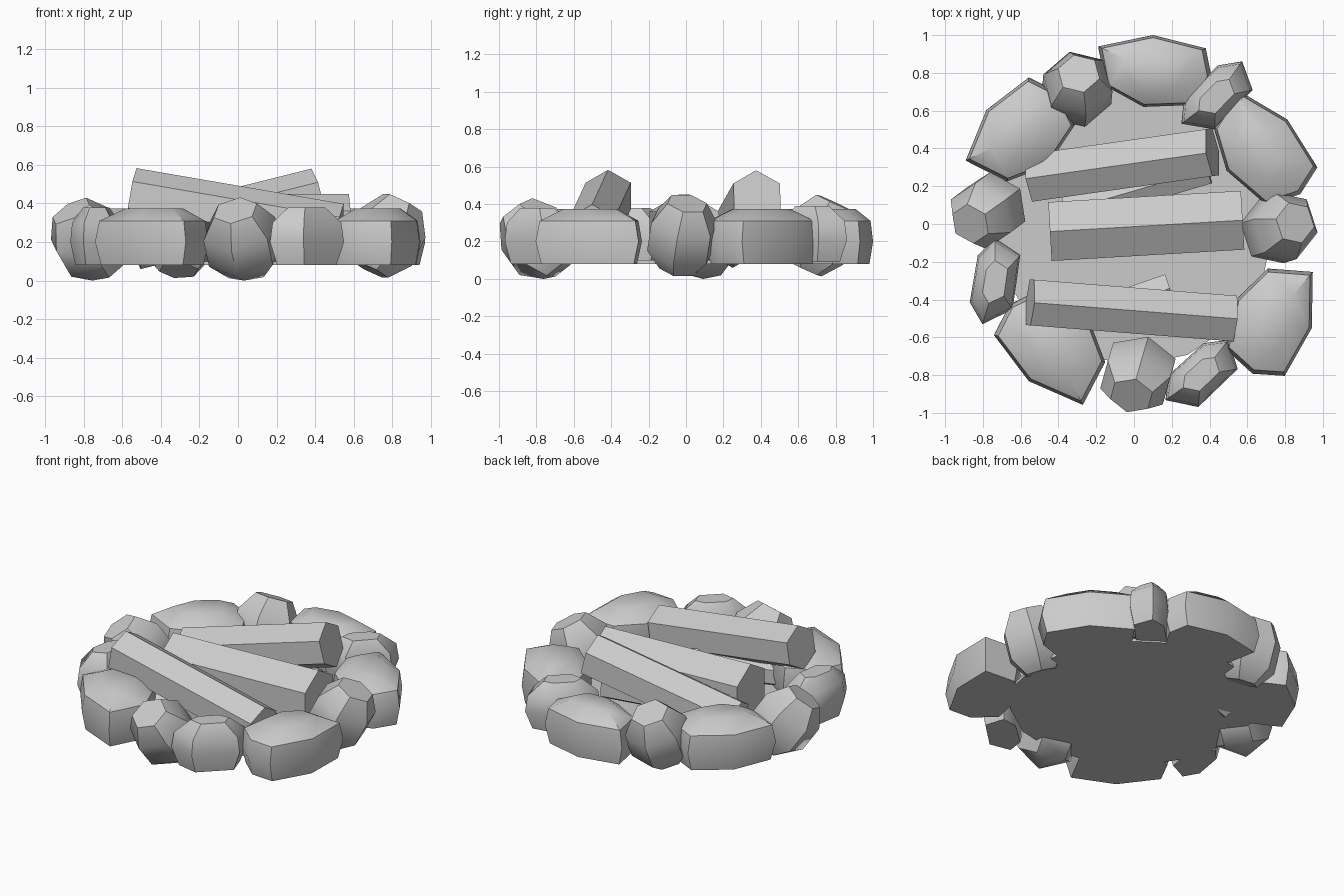
import bpy, bmesh
from math import radians, cos, sin, pi
from mathutils import Vector, Matrix, Euler

if "Cube" in bpy.data.objects:
    bpy.data.objects.remove(bpy.data.objects["Cube"])


def hull(name, pts, smooth=True):
    bm = bmesh.new()
    for p in pts:
        bm.verts.new(p)
    bmesh.ops.convex_hull(bm, input=bm.verts[:])
    loose = [v for v in bm.verts if not v.link_faces]
    bmesh.ops.delete(bm, geom=loose, context='VERTS')
    bmesh.ops.dissolve_limit(bm, angle_limit=radians(2), verts=bm.verts[:], edges=bm.edges[:])
    bmesh.ops.recalc_face_normals(bm, faces=bm.faces[:])
    me = bpy.data.meshes.new(name)
    bm.to_mesh(me)
    bm.free()
    ob = bpy.data.objects.new(name, me)
    bpy.context.collection.objects.link(ob)
    if smooth:
        bpy.ops.object.select_all(action='DESELECT')
        ob.select_set(True)
        bpy.context.view_layer.objects.active = ob
        bpy.ops.object.shade_smooth_by_angle(angle=radians(40))
    return ob


def rings(outline, levels, sx=1, sy=1):
    return [Vector((x * s * sx, y * s * sy, z)) for s, z in levels for x, y in outline]


# Large flat-bottomed stones: one outline, turned around the ring
big = [(-.29, .13), (0, .19), (.28, .12), (.31, -.03), (.22, -.18), (-.05, -.19), (-.25, -.08)]
big_levels = [(.9, .08), (1, .2), (.93, .31), (.5, .375)]
for i, (x, y, rot, sx, sy) in enumerate([(.10, .81, 0, 1, 1), (.67, .40, -43, 1.03, 1.1),
                                         (.735, -.50, -104, 1, 1.12), (-.42, -.65, 143, 1.05, 1.2),
                                         (-.605, .475, 54, .97, 1.15)]):
    m = Matrix.Translation((x, y, 0)) @ Matrix.Rotation(radians(rot), 4, 'Z')
    hull(f"large_stone_{i + 1}", [m @ p for p in rings(big, big_levels, sx, sy)])

# Round tilted stones
rnd = [(.2 * cos(a * pi / 3 + .2), .19 * sin(a * pi / 3 + .2)) for a in range(6)]
rnd_levels = [(.55, -.2), (1, -.09), (1, .08), (.6, .2)]
for i, (x, y, z, tx, ty, rot, s) in enumerate([(-.30, .715, .23, -20, 15, 30, .97), (-.775, .07, .205, 10, -35, 20, .97),
                                               (.02, -.795, .205, 35, -12, 0, .99), (.77, -.02, .23, 10, 25, 40, .97)]):
    m = Matrix.Translation((x, y, z)) @ Euler((radians(tx), radians(ty), radians(rot))).to_matrix().to_4x4()
    pts = [m @ (p * s) for p in rings(rnd, rnd_levels)]
    for p in pts:
        p.z = max(p.z, 0)
    hull(f"round_stone_{i + 1}", pts)

# Small long stones
slim = [(-.23, .02), (-.13, .11), (.12, .12), (.23, .05), (.17, -.1), (-.12, -.12)]
slim_levels = [(.8, .08), (1, .2), (.93, .30), (.5, .38)]
for i, (x, y, rot, top) in enumerate([(-.735, -.31, 78, 0), (.355, -.80, 40, 0), (.435, .67, 42, .01)]):
    m = Matrix.Translation((x, y, top)) @ Matrix.Rotation(radians(rot), 4, 'Z')
    hull(f"small_stone_{i + 1}", [m @ p for p in rings(slim, slim_levels)])


# Six-sided logs with a ridge on top
def log(name, a, b, r):
    a, b = Vector(a), Vector(b)
    side = (b - a).cross(Vector((0, 0, 1))).normalized()
    up = side.cross(b - a).normalized()
    hull(name, [e + side * r * sin(k * pi / 3) + up * r * cos(k * pi / 3)
                for e in (a, b) for k in range(6)], False)


log("back_log", (-.54, .245, .20), (.415, .38, .44), .145)
log("middle_log", (-.445, -.04, .27), (.575, .02, .27), .18)
log("front_log", (-.55, -.415, .445), (.525, -.50, .26), .14)
log("back_support_log", (-.36, .07, .18), (.39, .29, .22), .09)
log("front_support_log", (-.36, -.53, .18), (.19, -.34, .18), .09)

# Ash bed, a little wider at the front and right
hull("ash_bed", [(.74 * cos(k * pi / 8), .75 * sin(k * pi / 8), z) for z in (.08, .1) for k in range(16)], False)
